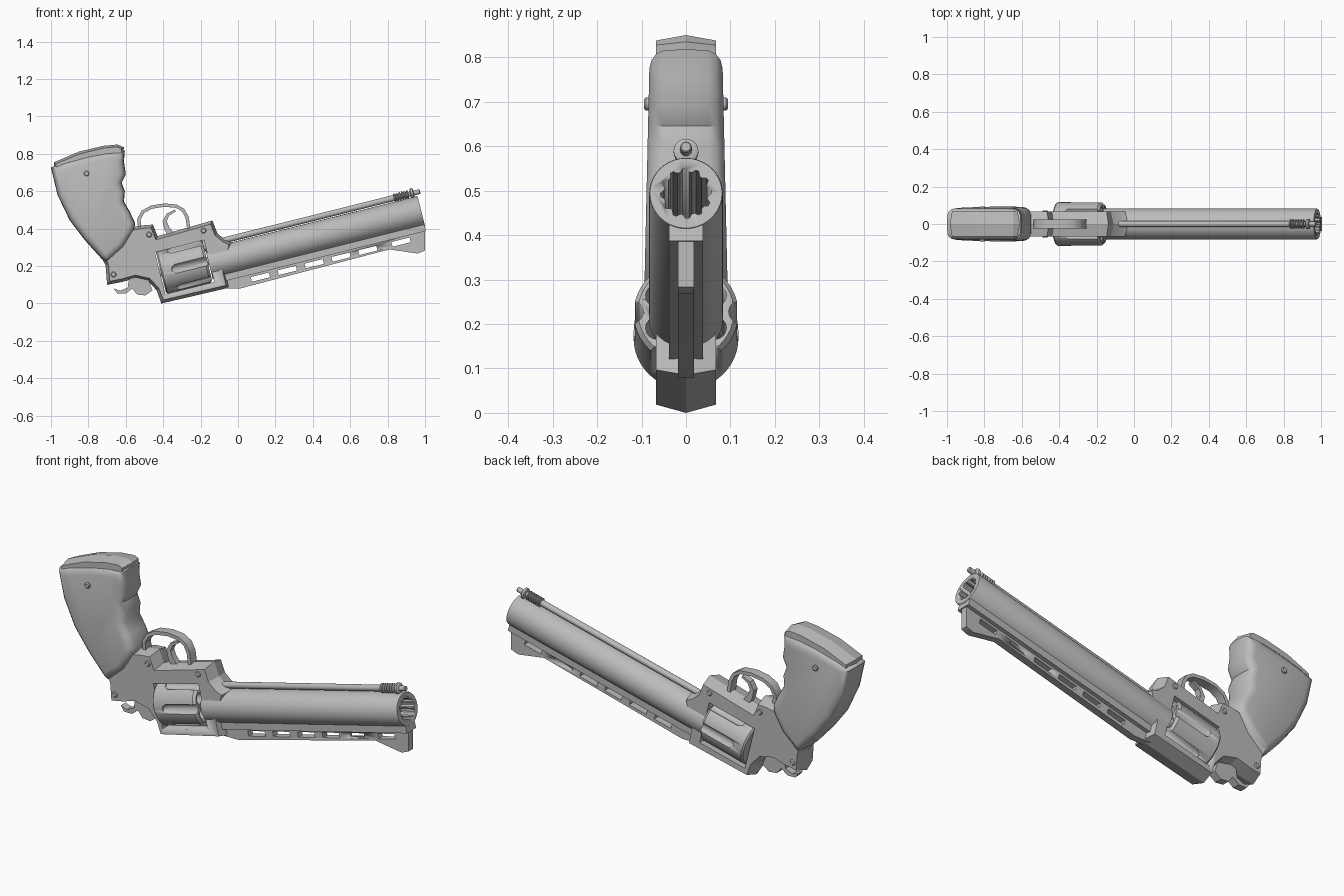
import bpy, bmesh, math
from mathutils import Vector

if "Cube" in bpy.data.objects:
    bpy.data.objects.remove(bpy.data.objects["Cube"])

steel = bpy.data.materials.new("grey steel")
steel.use_nodes = True
GREY = (0.5, 0.5, 0.5, 1)
steel.diffuse_color = GREY
steel.node_tree.nodes["Principled BSDF"].inputs["Base Color"].default_value = GREY

# Barrel frame: u runs along the bore, v is square to it
TILT = math.radians(14)
U = Vector((math.cos(TILT), 0, math.sin(TILT)))
V = Vector((-math.sin(TILT), 0, math.cos(TILT)))
Y = Vector((0, 1, 0))
ORIGIN = Vector((0, 0, 0.25))


def at(u, v):
    p = ORIGIN + U * u + V * v
    return (p.x, p.z)


def finish(name, bm, angle=35):
    bmesh.ops.recalc_face_normals(bm, faces=bm.faces)
    mesh = bpy.data.meshes.new(name)
    bm.to_mesh(mesh)
    bm.free()
    mesh.materials.append(steel)
    ob = bpy.data.objects.new(name, mesh)
    bpy.context.collection.objects.link(ob)
    bpy.ops.object.select_all(action="DESELECT")
    ob.select_set(True)
    bpy.context.view_layer.objects.active = ob
    bpy.ops.object.shade_smooth_by_angle(angle=math.radians(angle))
    return ob


def loft(name, rings, angle=35):
    """Skin a list of equal rings and cap both ends."""
    bm = bmesh.new()
    loops = [[bm.verts.new(p) for p in ring] for ring in rings]
    n = len(loops[0])
    for a, b in zip(loops, loops[1:]):
        for i in range(n):
            j = (i + 1) % n
            bm.faces.new((a[i], a[j], b[j], b[i]))
    bm.faces.new(loops[0])
    bm.faces.new(loops[-1])
    return finish(name, bm, angle)


def inset(points, d):
    """Mitred inward offset of an x-z outline."""
    pts = [Vector(p) for p in points]
    n = len(pts)
    area = sum(pts[i - 1].cross(pts[i]) for i in range(n))
    turn = 1 if area > 0 else -1
    result = []
    for i in range(n):
        e1 = (pts[i] - pts[i - 1]).normalized()
        e2 = (pts[(i + 1) % n] - pts[i]).normalized()
        n1, n2 = Vector((-e1.y, e1.x)), Vector((-e2.y, e2.x))
        m = (n1 + n2) * turn
        result.append(pts[i] + m * (d / max(0.5, 1 + n1.dot(n2))))
    return result


def plate(name, outline, layers, taper=0, angle=35):
    """Mirrored slab; layers are (half thickness, inset) from the middle out."""
    full = [(-y, d) for y, d in reversed(layers)] + [l for l in layers if l[0] > 0]
    rings = [[(p[0], y * (1 - taper * (p[1] - 0.4)), p[1]) for p in inset(outline, d)]
             for y, d in full]
    return loft(name, rings, angle)


def bar(name, u0, u1, v0, v1, half):
    outline = [at(u0, v0), at(u1, v0), at(u1, v1), at(u0, v1)]
    return plate(name, outline, [(half, 0)])


def turned(name, profile, v=0, y=0, sides=32, tooth=0):
    """Lathe (u, radius) pairs round an axis parallel to the bore."""
    rings = []
    for u, r in profile:
        ring = []
        for i in range(sides):
            a = math.tau * i / sides
            rad = r + (tooth if i % 4 < 2 else 0)
            ring.append(ORIGIN + U * u + V * (v + rad * math.sin(a)) + Y * (y + rad * math.cos(a)))
        rings.append(ring)
    return loft(name, rings)


def cut(target, *cutters):
    for c in cutters:
        c.hide_render = True
        mod = target.modifiers.new("cut", "BOOLEAN")
        mod.operation, mod.solver, mod.object = "DIFFERENCE", "EXACT", c
        bpy.context.view_layer.objects.active = target
        bpy.ops.object.modifier_apply(modifier=mod.name)
        bpy.data.objects.remove(c)


def band(name, path, width, half, taper=0):
    """Flat strip following an x-z path."""
    pts = [Vector(p) for p in path]
    left, right = [], []
    for i, p in enumerate(pts):
        t = (pts[min(i + 1, len(pts) - 1)] - pts[max(i - 1, 0)]).normalized()
        w = width * (1 - taper * i / (len(pts) - 1)) / 2
        side = Vector((-t.y, t.x)) * w
        left.append(p + side)
        right.append(p - side)
    return plate(name, left + right[::-1], [(half, 0)])


# Barrel with grooved bore
barrel = turned("barrel", [(-0.16, 0.083), (1.005, 0.083), (1.01, 0.081)], sides=40)
cut(barrel, turned("bore_cutter", [(0.1, 0.05), (1.1, 0.05)], sides=48, tooth=0.008))

# Rod beside the barrel, with spring, collar and tip
ROD_V = 0.103
turned("rod", [(-0.08, 0.016), (0.96, 0.016)], ROD_V, sides=16)
for i in range(6):
    u = 0.885 + i * 0.014
    turned("spring_ring", [(u, 0.018), (u + 0.003, 0.024), (u + 0.007, 0.024), (u + 0.01, 0.018)],
           ROD_V, sides=16)
turned("rod_collar", [(0.975, 0.022), (0.979, 0.028), (0.99, 0.028), (0.994, 0.022)], ROD_V, sides=20)
turned("rod_tip", [(0.95, 0.013), (1.025, 0.013), (1.029, 0.01)], ROD_V, sides=16)

# Vented sighting rib
bar("rib_base", -0.1, 1.008, -0.11, -0.06, 0.038)
rib = plate("vented_rib", [(-0.14, 0.08), (0.01, 0.08), (0.81, 0.289), (0.96, 0.267), (1.0, 0.283),
                           at(1.008, -0.09), at(-0.1, -0.09)], [(0.018, 0)])
for u in (0.09, 0.238, 0.386, 0.534, 0.682, 0.865):
    cut(rib, bar("slot_cutter", u - 0.05, u + 0.05, -0.148, -0.122, 0.1))

# Frame with ridged edges and a window for the drum
frame = plate("frame", [
    (-0.60, 0.40), (-0.52, 0.417), (-0.455, 0.422), (-0.43, 0.36), (-0.137, 0.444), (-0.11, 0.375),
    (-0.075, 0.345), (-0.03, 0.325), (-0.065, 0.17), (-0.045, 0.085), (-0.41, 0.0), (-0.435, 0.07),
    (-0.48, 0.12), (-0.55, 0.135), (-0.62, 0.115), (-0.70, 0.10), (-0.708, 0.205), (-0.725, 0.235),
    (-0.66, 0.33)], [(0, 0), (0.068, 0.016)], angle=20)
DRUM_V = 0.018
cut(frame, bar("window_cutter", -0.425, -0.155, -0.1, 0.13, 0.2))

# Fluted drum with open chambers
drum = turned("drum", [(-0.42, 0.11), (-0.412, 0.118), (-0.178, 0.118), (-0.165, 0.108)], DRUM_V, sides=48)
for k in range(6):
    a = math.tau * k / 6
    cut(drum, turned("flute_cutter", [(-0.36, 0.012), (-0.34, 0.026), (-0.1, 0.026)],
                     DRUM_V + 0.122 * math.sin(a), 0.122 * math.cos(a), 16))
    b = a + math.pi / 6
    cut(drum, turned("chamber_cutter", [(-0.4, 0.026), (-0.1, 0.026)],
                     DRUM_V + 0.075 * math.sin(b), 0.075 * math.cos(b), 16))
turned("drum_pin", [(-0.44, 0.022), (-0.14, 0.022)], DRUM_V, sides=16)
turned("crane_pin", [(-0.18, 0.03), (-0.12, 0.03)], 0.1, sides=16)

# Trigger guard, trigger and hammer
band("trigger_guard", [(-0.525, 0.40), (-0.53, 0.45), (-0.508, 0.49), (-0.463, 0.515), (-0.393, 0.526),
                       (-0.329, 0.52), (-0.292, 0.498), (-0.272, 0.46), (-0.262, 0.39)], 0.018, 0.024)
band("trigger", [(-0.35, 0.36), (-0.38, 0.40), (-0.392, 0.44), (-0.375, 0.475), (-0.335, 0.497)],
     0.035, 0.016, 0.7)
plate("hammer", [(-0.665, 0.08), (-0.645, 0.053), (-0.60, 0.053), (-0.565, 0.08), (-0.54, 0.048),
                 (-0.495, 0.043), (-0.457, 0.07), (-0.48, 0.13), (-0.58, 0.15), (-0.59, 0.085),
                 (-0.63, 0.068)], [(0.02, 0)])

# Rounded grip with finger grooves, and its end cap
plate("grip", [
    (-1.0, 0.727), (-0.93, 0.757), (-0.80, 0.793), (-0.70, 0.812), (-0.605, 0.818), (-0.61, 0.76),
    (-0.60, 0.69), (-0.622, 0.645), (-0.605, 0.60), (-0.61, 0.545), (-0.578, 0.49), (-0.55, 0.43),
    (-0.555, 0.39), (-0.61, 0.30), (-0.70, 0.22), (-0.73, 0.24), (-0.82, 0.34), (-0.90, 0.445),
    (-0.965, 0.58)], [(0, 0), (0.055, 0.002), (0.074, 0.009), (0.086, 0.022), (0.091, 0.04)],
    taper=0.25, angle=40)
plate("grip_cap", [(-0.985, 0.70), (-0.985, 0.755), (-0.85, 0.812), (-0.72, 0.843), (-0.645, 0.85),
                   (-0.61, 0.835), (-0.615, 0.78)], [(0, 0), (0.068, 0.012)], angle=20)


# Screws running through both sides
def screw(name, x, z, half, r=0.015):
    ring = [(x + r * math.cos(math.tau * i / 12), z + r * math.sin(math.tau * i / 12)) for i in range(12)]
    plate(name, ring, [(half - 0.004, 0), (half, 0.004)])


for x, z in ((-0.475, 0.368), (-0.184, 0.39), (-0.665, 0.155)):
    screw("frame_screw", x, z, 0.073)
screw("grip_screw", -0.81, 0.695, 0.094)
